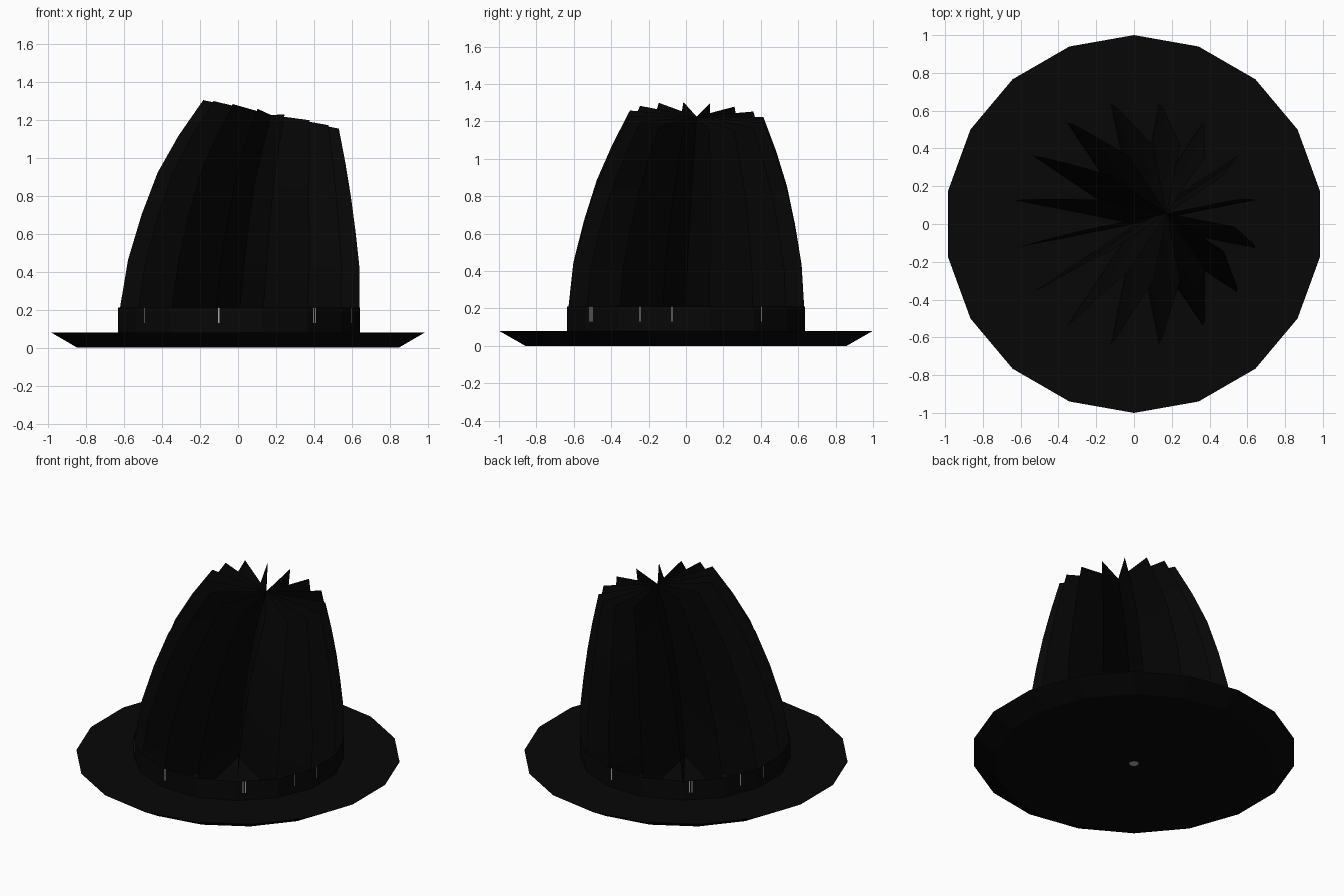
import bpy, math

if "Cube" in bpy.data.objects:
    bpy.data.objects.remove(bpy.data.objects["Cube"])

def material(name, v):
    m = bpy.data.materials.new(name)
    m.diffuse_color = (v, v, v, 1)
    m.use_nodes = True
    m.node_tree.nodes["Principled BSDF"].inputs["Base Color"].default_value = m.diffuse_color
    return m

black = material("black felt", 0.002)
grey = material("light grey trim", 0.4)

def add(name, verts, faces, mat):
    me = bpy.data.meshes.new(name)
    me.from_pydata(verts, [], faces)
    me.update()
    me.materials.append(mat)
    ob = bpy.data.objects.new(name, me)
    bpy.context.collection.objects.link(ob)
    return ob

def ring(n, r, z, start, cx=0):
    return [(cx + r * math.cos(start + 2 * math.pi * i / n),
             r * math.sin(start + 2 * math.pi * i / n), z) for i in range(n)]

def band_faces(n):
    return [(i, (i + 1) % n, n + (i + 1) % n, n + i) for i in range(n)]

# Brim: 18-sided disc, flared upward
n = 18
a = math.radians(10)
add("brim", ring(n, 0.86, 0, a) + ring(n, 1.0, 0.08, a),
    band_faces(n) + [tuple(reversed(range(n))), tuple(range(n, 2 * n))], black)

# Crown: leaning, tapering stack of ring levels (x, y, z, radius, tilt)
levels = [(0.005, 0, 0.08, 0.648, 0), (0.01, 0.002, 0.21, 0.642, 0.08),
          (0.031, 0.008, 0.435, 0.622, 0.2), (0.056, 0.019, 0.65, 0.575, 0.4),
          (0.086, 0.031, 0.855, 0.519, 0.6), (0.127, 0.044, 1.04, 0.448, 0.8),
          (0.174, 0.057, 1.225, 0.364, 1.0)]
sides = 16
step = 2 * math.pi / sides

def rim(level, ang):
    x, y, z, r, t = level
    dx, dy = r * math.cos(ang), r * math.sin(ang)
    return (x + dx, y + dy, z - t * (0.21 * dx + 0.05 * dy))

# The crown is made of radial fins that meet on the leaning axis
verts = [l[:3] for l in levels]
faces = []
k = len(levels)
for i in range(sides):
    b = len(verts)
    verts += [rim(l, step * (i + 0.5)) for l in levels]
    faces += [(j, b + j, b + j + 1, j + 1) for j in range(k - 1)]
add("crown_fins", verts, faces, black)

# Hat band: open 16-sided ring
shift = 0.006
add("hat_band", ring(sides, 0.65, 0.08, step / 2, shift)
    + ring(sides, 0.65, 0.21, step / 2, shift), band_faces(sides), black)

# Thin light slivers on the band, repeated on the opposite side
verts, faces = [], []
for deg in (-52.9, -51.6, -99.8, -23, -7, -141.3):
    for turn in (0, math.pi):
        ang = math.radians(deg) + turn
        b = len(verts)
        for da, z in ((0, 0.13), (0.009, 0.13), (0.009, 0.21), (0, 0.21)):
            t = ang + da
            r = 0.6395 / math.cos(t - step * round(t / step))
            verts.append((shift + r * math.cos(t), r * math.sin(t), z))
        faces.append((b, b + 1, b + 2, b + 3))
add("band_slivers", verts, faces, grey)

# Small light spot in the middle of the underside
add("underside_spot", ring(12, 0.03, -0.001, 0), [tuple(reversed(range(12)))], grey)
